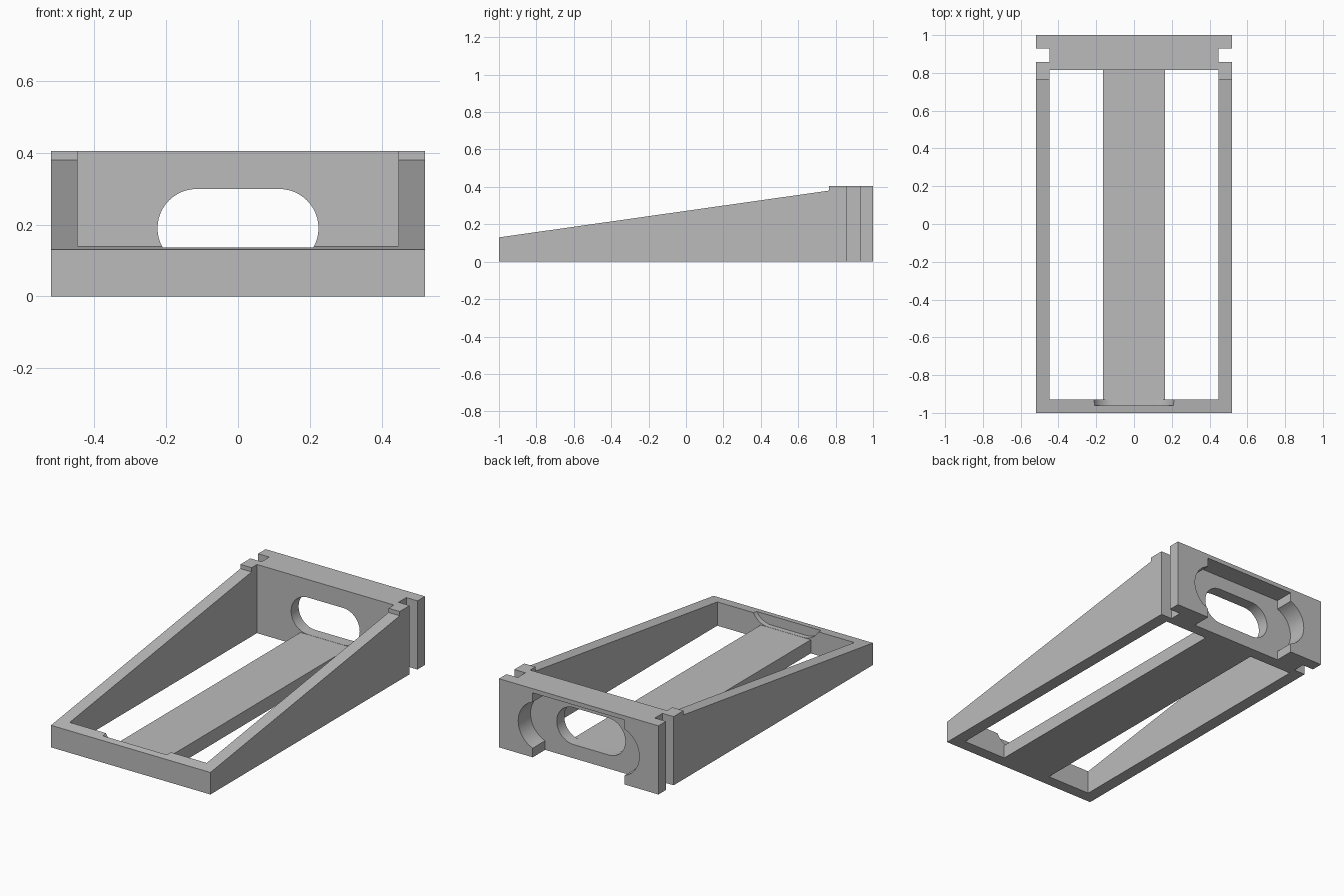
import bpy, bmesh
from math import sin, cos, acos, pi, radians
from mathutils import Vector

if "Cube" in bpy.data.objects:
    bpy.data.objects.remove(bpy.data.objects["Cube"], do_unlink=True)

grey = bpy.data.materials.new("plain grey")
grey.use_nodes = True
COLOUR = (0.5, 0.5, 0.5, 1)
grey.diffuse_color = COLOUR
grey.node_tree.nodes["Principled BSDF"].inputs["Base Color"].default_value = COLOUR

AXES = {"x": lambda p, d: (d, p[0], p[1]),
        "y": lambda p, d: (p[0], d, p[1]),
        "z": lambda p, d: (p[0], p[1], d)}


def extrude(name, profile, axis, start, end):
    """Solid made by sweeping a flat profile along one axis."""
    bm = bmesh.new()
    place = AXES[axis]
    face = bm.faces.new([bm.verts.new(place(p, start)) for p in profile])
    made = bmesh.ops.extrude_face_region(bm, geom=[face])["geom"]
    shift = Vector(place((0, 0), end - start))
    bmesh.ops.translate(bm, vec=shift, verts=[g for g in made if isinstance(g, bmesh.types.BMVert)])
    bmesh.ops.recalc_face_normals(bm, faces=bm.faces)
    mesh = bpy.data.meshes.new(name)
    bm.to_mesh(mesh)
    bm.free()
    mesh.materials.append(grey)
    obj = bpy.data.objects.new(name, mesh)
    bpy.context.collection.objects.link(obj)
    return obj


def arc(cx, cz, r, a0, a1, steps=24):
    angles = [a0 + (a1 - a0) * i / steps for i in range(steps + 1)]
    return [(cx + r * cos(a), cz + r * sin(a)) for a in angles]


def box(x0, x1, y0, y1):
    return [(x0, y0), (x1, y0), (x1, y1), (x0, y1)]


HALF, INNER, STRIP, MID = 0.52, 0.447, 0.163, 0.19

# Wedge-shaped body with a raised block at the back
side = [(-1, 0), (1, 0), (1, 0.405), (0.765, 0.405), (0.765, 0.38), (-1, 0.13)]
body = extrude("wedge_frame", side, "x", -HALF, HALF)

# Hollow interior that leaves a low strip along the middle
hollow = [(-INNER, -0.1), (-STRIP, -0.1), (-STRIP, 0.08), (STRIP, 0.08),
          (STRIP, -0.1), (INNER, -0.1), (INNER, 1), (-INNER, 1)]
cutters = [extrude("hollow_cutter", hollow, "y", -0.93, 0.815)]

# Vertical grooves in both sides of the back block
for s in (-1, 1):
    groove = box(s * INNER, s * 0.7, 0.858, 0.93)
    cutters.append(extrude("groove_cutter", groove, "z", -0.1, 1))

# Rounded slot through the back wall and into the front wall
slot = arc(0.115, MID, 0.109, -pi / 2, pi / 2) + arc(-0.115, MID, 0.109, pi / 2, 3 * pi / 2)
cutters.append(extrude("slot_cutter", slot, "y", -0.96, 1.1))

# Recess in the back face: tall rectangle, open below, with round ears
a = acos(0.05 / 0.145)
recess = ([(0.3, -0.1)] + arc(0.25, MID, 0.145, -a, a) + [(0.3, 0.38), (-0.3, 0.38)]
          + arc(-0.25, MID, 0.145, pi - a, pi + a) + [(-0.3, -0.1)])
cutters.append(extrude("recess_cutter", recess, "y", 0.885, 1.1))

for cutter in cutters:
    cutter.hide_render = True
    mod = body.modifiers.new(cutter.name, "BOOLEAN")
    mod.operation, mod.solver, mod.object = "DIFFERENCE", "EXACT", cutter

# Bake the cuts and remove the cutters
graph = bpy.context.evaluated_depsgraph_get()
baked = bpy.data.meshes.new_from_object(body.evaluated_get(graph))
body.modifiers.clear()
body.data = baked
for cutter in cutters:
    bpy.data.objects.remove(cutter, do_unlink=True)

bpy.context.view_layer.objects.active = body
body.select_set(True)
bpy.ops.object.shade_smooth_by_angle(angle=radians(30))
